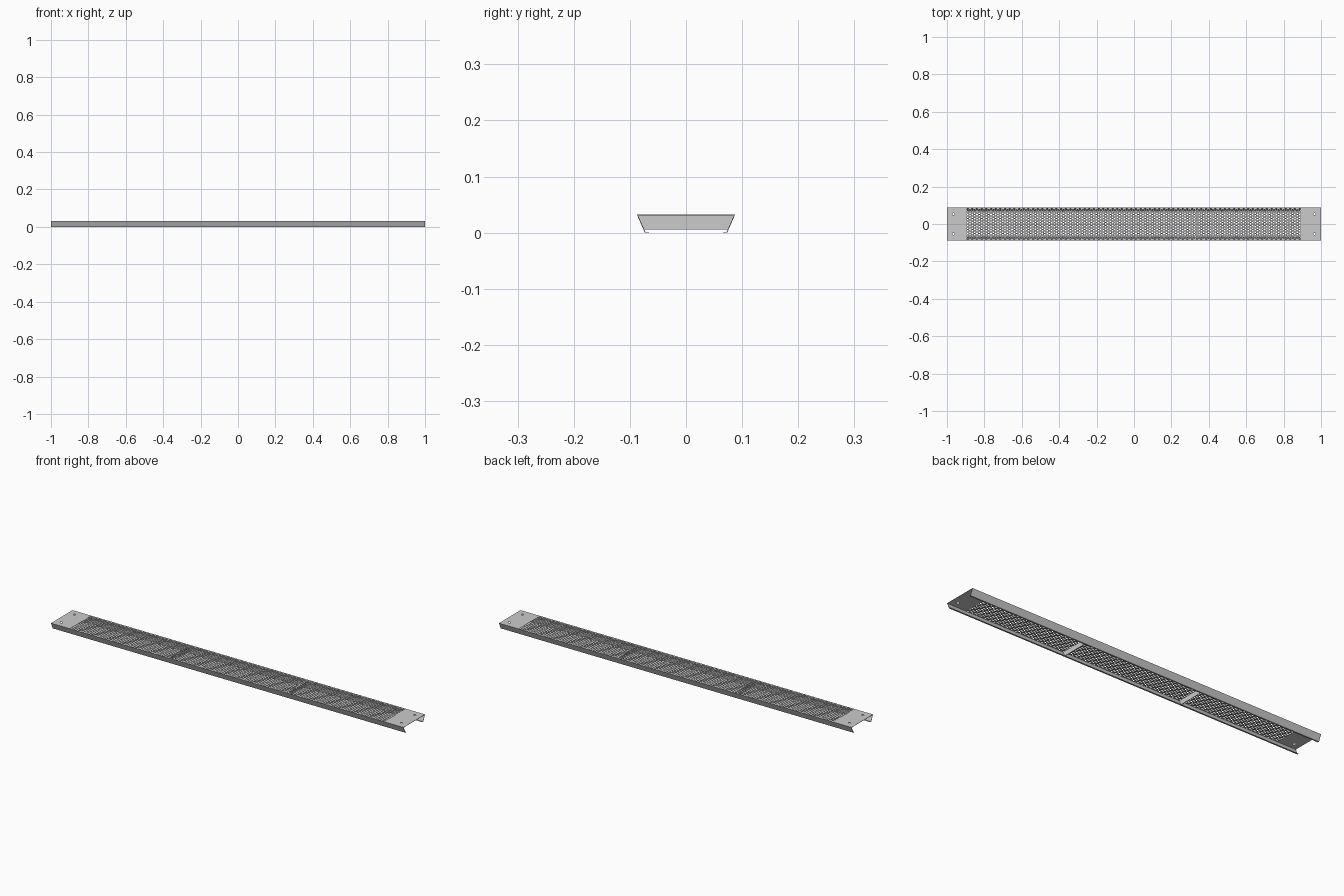
import bpy, bmesh, math
from mathutils import Vector
from mathutils.geometry import delaunay_2d_cdt

if "Cube" in bpy.data.objects:
    bpy.data.objects.remove(bpy.data.objects["Cube"])

TOP = 0.032        # height of the deck
HALF_W = 0.0875    # half width at the deck
SHEET = 0.0015     # sheet thickness


def finish(bm, name):
    mesh = bpy.data.meshes.new(name)
    bm.to_mesh(mesh)
    bm.free()
    obj = bpy.data.objects.new(name, mesh)
    bpy.context.collection.objects.link(obj)
    return obj


# Hole layout: staggered perforation plus two fixing holes at each end
holes = [(sx * 0.965, sy * 0.053, 0.006) for sx in (-1, 1) for sy in (-1, 1)]
COLS, PITCH_X, PITCH_Y = 143, 0.0125, 0.0145
for c in range(COLS):
    rows = 12 - c % 2
    x = (c - (COLS - 1) / 2) * PITCH_X - 0.002
    holes += [(x, (r - (rows - 1) / 2) * PITCH_Y, 0.0045) for r in range(rows)]

# Flat deck outline and hole circles, triangulated together
pts = [Vector(p) for p in ((-1, -HALF_W), (1, -HALF_W), (1, HALF_W), (-1, HALF_W))]
edges = [(i, (i + 1) % 4) for i in range(4)]
owner = [-1] * 4
SIDES = 12
for h, (x, y, r) in enumerate(holes):
    base = len(pts)
    for k in range(SIDES):
        a = math.tau * (k + 0.5) / SIDES
        pts.append(Vector((x + r * math.cos(a), y + r * math.sin(a))))
        edges.append((base + k, base + (k + 1) % SIDES))
        owner.append(h)
verts, _, tris, orig, _, _ = delaunay_2d_cdt(pts, edges, [], 0, 1e-7)
own = [owner[o[0]] if o else -1 for o in orig]

bm = bmesh.new()
vs = [bm.verts.new((v.x, v.y, TOP)) for v in verts]
for t in tris:
    ids = {own[i] for i in t}
    if len(ids) == 1 and -1 not in ids:
        continue                       # triangle lies inside a hole
    f = bm.faces.new([vs[i] for i in t])
    f.normal_update()
    if f.normal.z < 0:
        f.normal_flip()

# Sloping sides and inward bottom lips
corner = {o[0]: vs[i] for i, o in enumerate(orig) if o and o[0] < 4}
for a, b, s in ((corner[0], corner[1], -1), (corner[2], corner[3], 1)):
    for y, z in ((0.0735, 0.0), (0.066, 0.0)):
        a2 = bm.verts.new((a.co.x, s * y, z))
        b2 = bm.verts.new((b.co.x, s * y, z))
        bm.faces.new((b, a, a2, b2))
        a, b = a2, b2

plank = finish(bm, "perforated_plank")
mod = plank.modifiers.new("sheet_thickness", 'SOLIDIFY')
mod.thickness = SHEET
mod.offset = -1
mod.use_even_offset = True


# Upright stiffener plates under the deck
def stiffener(name, x):
    z0, z1 = 0.006, TOP - SHEET
    inner = lambda z: 0.0735 + 0.014 * z / TOP - SHEET * 1.05
    bm = bmesh.new()
    prof = [(-inner(z0), z0), (inner(z0), z0), (inner(z1), z1), (-inner(z1), z1)]
    face = bm.faces.new([bm.verts.new((x - 0.0015, y, z)) for y, z in prof])
    ext = bmesh.ops.extrude_face_region(bm, geom=[face])
    bmesh.ops.translate(bm, vec=(0.003, 0, 0),
                        verts=[g for g in ext["geom"] if isinstance(g, bmesh.types.BMVert)])
    bmesh.ops.recalc_face_normals(bm, faces=bm.faces)
    return finish(bm, name)


stiffener("stiffener_left", -1 / 3)
stiffener("stiffener_right", 1 / 3)
